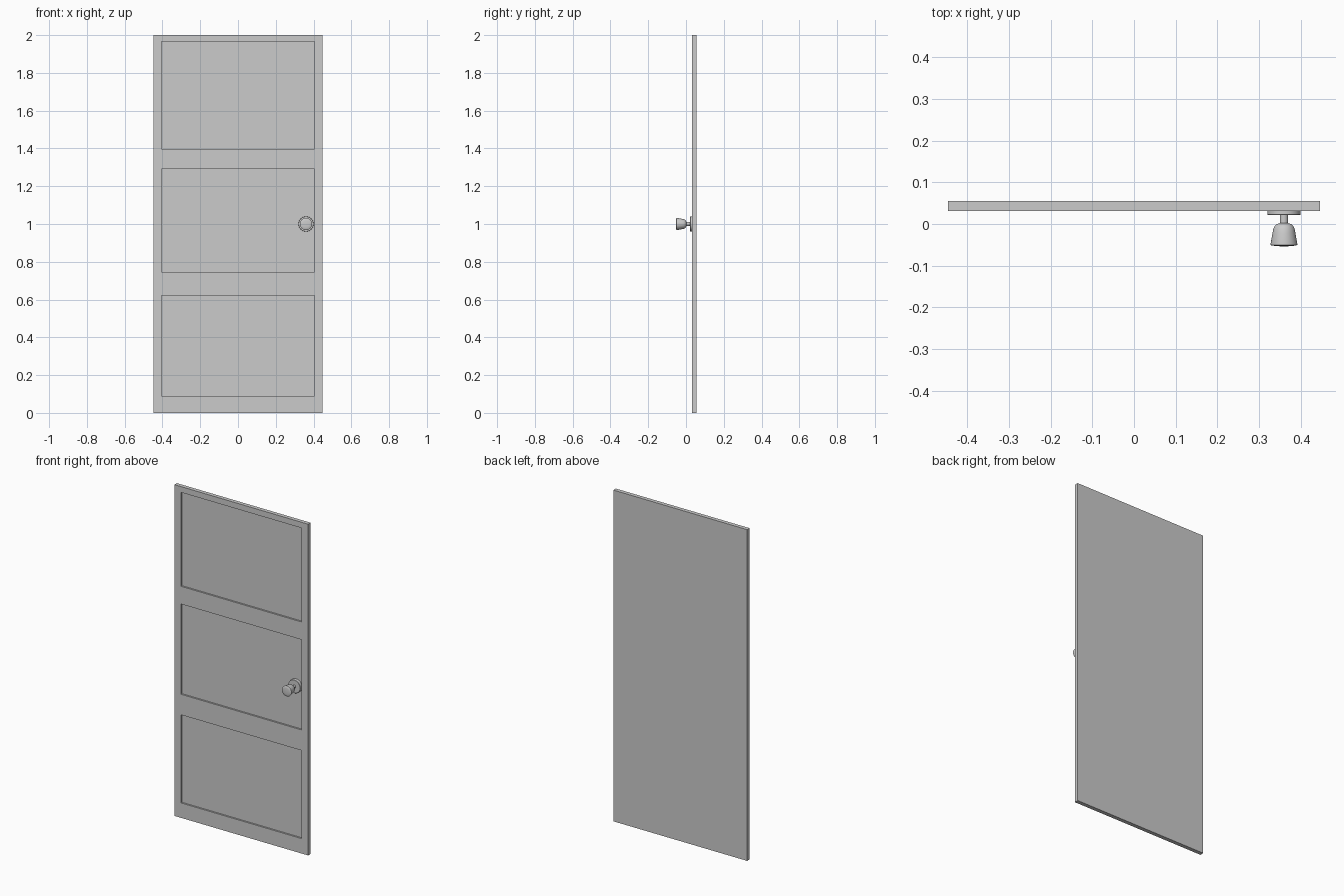
import bpy, bmesh, math

if "Cube" in bpy.data.objects:
    bpy.data.objects.remove(bpy.data.objects["Cube"])

W = 0.447                    # half width
FRONT, BACK = 0.031, 0.055   # slab faces in y
RECESS = 0.01                # panel depth
KNOB_X, KNOB_Z = 0.36, 1.0


def new_object(name, bm):
    bmesh.ops.recalc_face_normals(bm, faces=bm.faces[:])
    mesh = bpy.data.meshes.new(name)
    bm.to_mesh(mesh)
    bm.free()
    obj = bpy.data.objects.new(name, mesh)
    bpy.context.collection.objects.link(obj)
    return obj


def lathe(name, profile, steps=32):
    """Spin (radius, y) points about the knob axis."""
    bm = bmesh.new()
    verts = [bm.verts.new((KNOB_X + r, y, KNOB_Z)) for r, y in profile]
    edges = [bm.edges.new(p) for p in zip(verts, verts[1:])]
    bmesh.ops.spin(bm, geom=verts + edges, cent=(KNOB_X, 0, KNOB_Z), axis=(0, 1, 0),
                   angle=math.tau, steps=steps, use_duplicate=False)
    bmesh.ops.remove_doubles(bm, verts=bm.verts[:], dist=0.00005)
    obj = new_object(name, bm)
    bpy.ops.object.select_all(action='DESELECT')
    obj.select_set(True)
    bpy.context.view_layer.objects.active = obj
    bpy.ops.object.shade_smooth_by_angle(angle=math.radians(35))
    return obj


# Door slab: front grid of rails and stiles with three recessed panels
xs = [-W, -0.404, 0.404, W]
zs = [0, 0.09, 0.622, 0.746, 1.291, 1.398, 1.965, 2.0]
bm = bmesh.new()
grid = [[bm.verts.new((x, FRONT, z)) for x in xs] for z in zs]
panels = []
for j in range(len(zs) - 1):
    for i in range(len(xs) - 1):
        f = bm.faces.new((grid[j][i], grid[j][i + 1], grid[j + 1][i + 1], grid[j + 1][i]))
        if i == 1 and j in (1, 3, 5):
            panels.append(f)
bm.normal_update()
rim = [e for e in bm.edges if e.is_boundary]
bmesh.ops.inset_individual(bm, faces=panels, thickness=0, depth=-RECESS)

# Slab edges and plain back
ext = bmesh.ops.extrude_edge_only(bm, edges=rim)["geom"]
for v in ext:
    if isinstance(v, bmesh.types.BMVert):
        v.co.y = BACK
bmesh.ops.holes_fill(bm, edges=[e for e in bm.edges if e.is_boundary], sides=0)
new_object("door_slab", bm)

# Knob backplate, seated in the middle panel
lathe("knob_backplate", [(0, FRONT + RECESS), (0.04, FRONT + RECESS), (0.04, 0.023),
                         (0.039, 0.022), (0, 0.022)])

# Stem and flared knob
lathe("knob_stem", [(0, 0.024), (0.01, 0.024), (0.01, -0.002), (0, -0.002)])
lathe("door_knob", [(0, 0.002), (0.010, 0.002), (0.017, 0.000), (0.022, -0.004),
                    (0.0255, -0.011), (0.0275, -0.022), (0.032, -0.047),
                    (0.032, -0.050), (0.030, -0.0515), (0.018, -0.053), (0, -0.054)])
